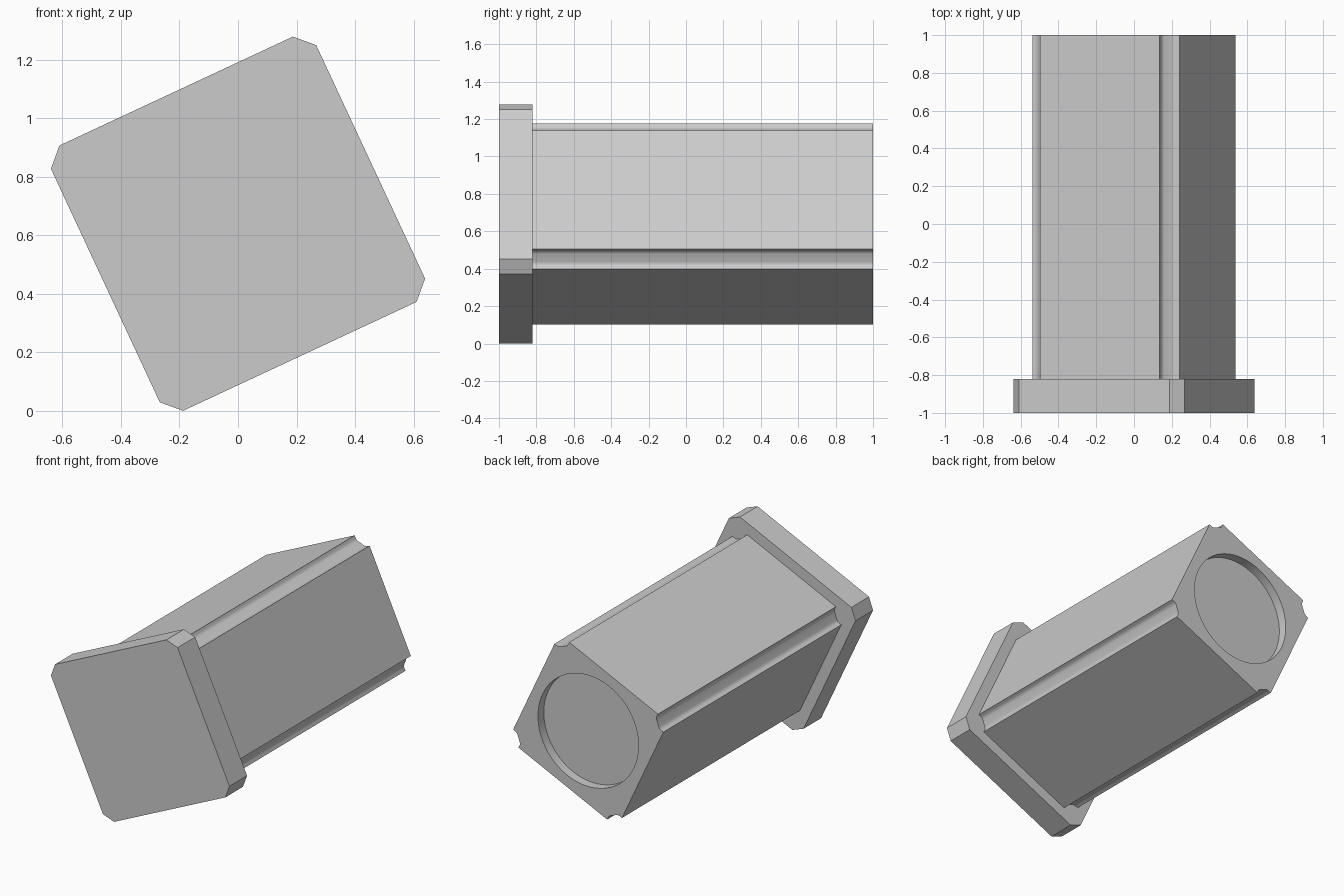
import bpy, bmesh, math
from mathutils import Matrix, Vector

cube = bpy.data.objects.get("Cube")
if cube:
    bpy.data.objects.remove(cube, do_unlink=True)

TILT = math.radians(25)
PLACE = Matrix.Translation((0, 0, 0.64)) @ Matrix.Rotation(-TILT, 4, 'Y')

grey = bpy.data.materials.new("light_grey")
grey.use_nodes = True
grey.diffuse_color = (0.6, 0.6, 0.6, 1)
grey.node_tree.nodes["Principled BSDF"].inputs["Base Color"].default_value = grey.diffuse_color


def four_corners(corner):
    """Repeat one corner's points, given counter-clockwise, around the square."""
    points = []
    for _ in range(4):
        points += corner
        corner = [(-v, u) for u, v in corner]
    return points


def ring(bm, points, y):
    """Closed loop of vertices and edges at depth y."""
    verts = [bm.verts.new((u, y, v)) for u, v in points]
    for a, b in zip(verts, verts[1:] + verts[:1]):
        bm.edges.new((a, b))
    return verts


def bridge(bm, a, b):
    for i in range(len(a)):
        j = (i + 1) % len(a)
        bm.faces.new((a[i], a[j], b[j], b[i]))


def finish(bm, name):
    bmesh.ops.recalc_face_normals(bm, faces=bm.faces[:])
    bm.transform(PLACE)
    mesh = bpy.data.meshes.new(name)
    bm.to_mesh(mesh)
    bm.free()
    mesh.materials.append(grey)
    obj = bpy.data.objects.new(name, mesh)
    bpy.context.collection.objects.link(obj)
    bpy.ops.object.select_all(action='DESELECT')
    obj.select_set(True)
    bpy.context.view_layer.objects.active = obj
    bpy.ops.object.shade_smooth_by_angle(angle=math.radians(30))
    return obj


# Front flange: square plate with clipped corners
bm = bmesh.new()
outline = four_corners([(0.5, 0.44), (0.44, 0.5)])
front, back = ring(bm, outline, -1), ring(bm, outline, -0.82)
bridge(bm, front, back)
bm.faces.new(front)
bm.faces.new(back)
finish(bm, "flange")

# Corner groove of the body: straight walls blended into a slanted floor
half, flat, depth, blend = 0.43, 0.35, 0.03, 0.014
root = Vector((half - depth, flat))
start = root + Vector((blend, 0))
end = root + Vector((-1, 1)).normalized() * blend
fillet = []
for i in range(5):
    t = i / 4
    p = start * (1 - t) ** 2 + root * 2 * t * (1 - t) + end * t * t
    fillet.append((p.x, p.y))
groove = [(half, flat)] + fillet + [(v, u) for u, v in reversed(fillet)] + [(flat, half)]

# Body: grooved square bar with a round recess in the back
bm = bmesh.new()
outline = four_corners(groove)
SIDES = 64
circle = [(0.36 * math.cos(math.tau * i / SIDES), 0.36 * math.sin(math.tau * i / SIDES))
          for i in range(SIDES)]
front, back = ring(bm, outline, -0.85), ring(bm, outline, 1)
rim, floor = ring(bm, circle, 1), ring(bm, circle, 0.94)
cap_verts = set(back + rim)
cap_edges = [e for e in bm.edges if all(v in cap_verts for v in e.verts)]
bmesh.ops.triangle_fill(bm, use_beauty=True, use_dissolve=False,
                        edges=cap_edges, normal=(0, 1, 0))
bridge(bm, front, back)
bridge(bm, rim, floor)
bm.faces.new(front)
bm.faces.new(floor)
finish(bm, "body")
